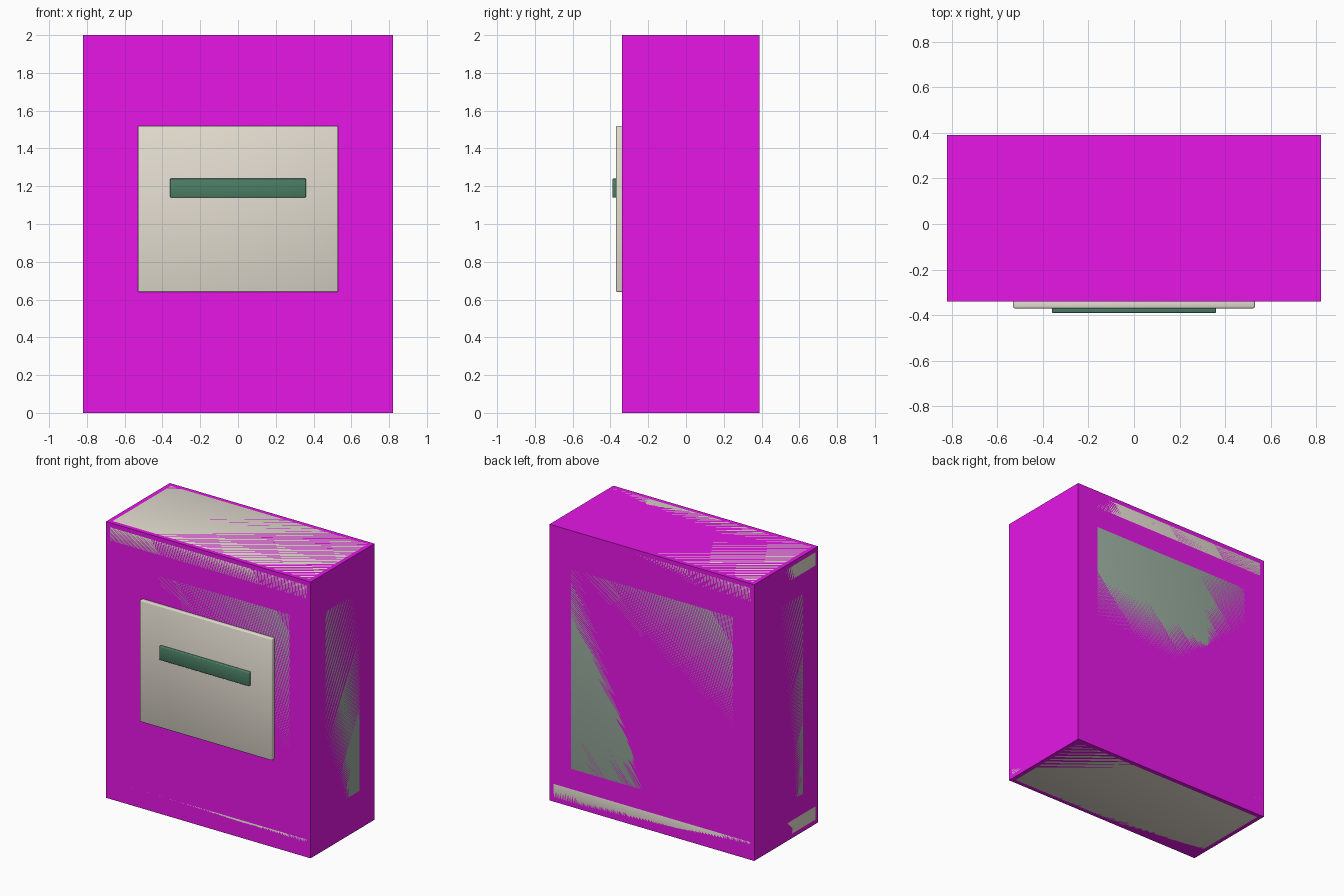
import bpy, bmesh
from mathutils import Vector

if "Cube" in bpy.data.objects:
    bpy.data.objects.remove(bpy.data.objects["Cube"])


def material(name, color):
    m = bpy.data.materials.new(name)
    m.diffuse_color = (*color, 1.0)
    m.use_nodes = True
    m.node_tree.nodes["Principled BSDF"].inputs["Base Color"].default_value = m.diffuse_color
    return m


magenta = material("magenta", (0.80, 0.008, 0.80))
cream = material("cream", (0.78, 0.73, 0.64))
sage = material("sage", (0.33, 0.43, 0.35))
green = material("green", (0.07, 0.21, 0.13))


def box(name, lo, hi, mat, bevel=0.0, segments=2):
    """Axis-aligned box from two corners, with optional rounded edges."""
    lo, hi = Vector(lo), Vector(hi)
    bm = bmesh.new()
    bmesh.ops.create_cube(bm, size=1.0)
    bmesh.ops.scale(bm, vec=hi - lo, verts=bm.verts)
    bmesh.ops.translate(bm, vec=(lo + hi) / 2, verts=bm.verts)
    if bevel:
        bmesh.ops.bevel(bm, geom=bm.edges[:], offset=bevel, segments=segments,
                        profile=0.5, affect='EDGES')
        for f in bm.faces:
            f.smooth = True
    mesh = bpy.data.meshes.new(name)
    bm.to_mesh(mesh)
    bm.free()
    mesh.materials.append(mat)
    obj = bpy.data.objects.new(name, mesh)
    bpy.context.collection.objects.link(obj)
    return obj


X, Y0, Y1 = 0.82, -0.34, 0.39

# Sharp-edged outer shell
box("outer_shell", (-X, Y0, 0), (X, Y1, 2), magenta)

# Rounded body inside the shell, touching its sides
box("body", (-X, Y0, 0.105), (X, Y1, 1.89), sage, 0.17, 4)

# Matching base and top slabs
for name, z in (("base_slab", 0.0), ("top_slab", 1.84)):
    box(name, (-X, Y0, z), (X, Y1, z + 0.16), cream, 0.032, 3)

# Front plate with a raised horizontal bar
box("front_plate", (-0.53, -0.37, 0.64), (0.53, -0.33, 1.52), cream, 0.006)
box("front_bar", (-0.36, -0.39, 1.14), (0.36, -0.36, 1.24), green, 0.005)
